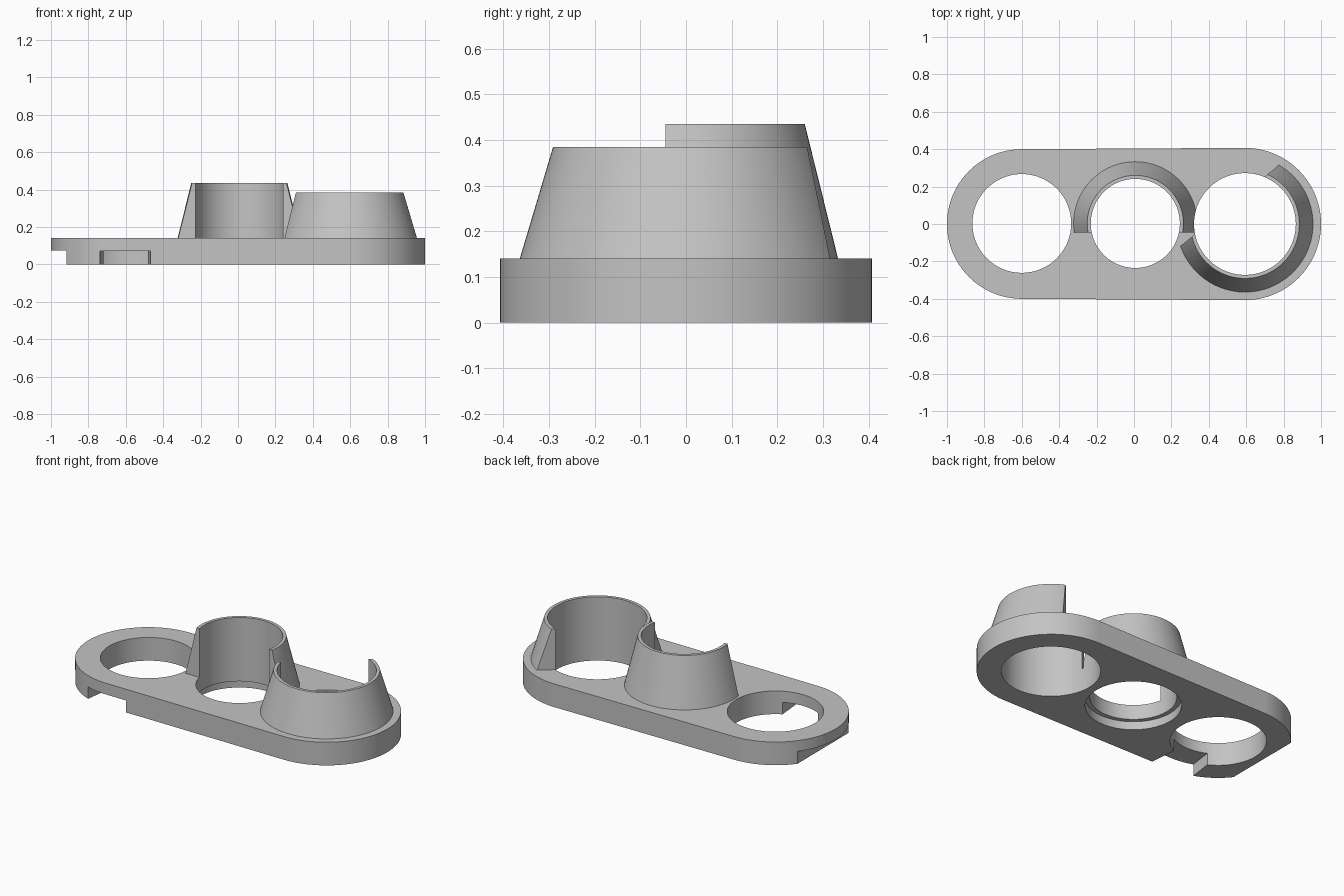
import bpy
import bmesh
from math import sin, cos, pi, radians
from mathutils import Vector

if "Cube" in bpy.data.objects:
    bpy.data.objects.remove(bpy.data.objects["Cube"])

SEGMENTS = 128
PLATE_TOP = 0.14
LEFT = Vector((-0.6, 0.003, 0))
MIDDLE = Vector((0.007, 0.003, 0))
RIGHT = Vector((0.593, 0, 0))
R_LEFT, R_MIDDLE, R_RIGHT = 0.264, 0.238, 0.272

grey = bpy.data.materials.new("plain grey")
grey.use_nodes = True
colour = (0.55, 0.55, 0.55, 1)
grey.diffuse_color = colour
grey.node_tree.nodes["Principled BSDF"].inputs["Base Color"].default_value = colour


def add_object(name, bm):
    bmesh.ops.recalc_face_normals(bm, faces=bm.faces)
    mesh = bpy.data.meshes.new(name)
    bm.to_mesh(mesh)
    bm.free()
    mesh.materials.append(grey)
    obj = bpy.data.objects.new(name, mesh)
    bpy.context.collection.objects.link(obj)
    return obj


def prism(name, outline, z0, z1):
    bm = bmesh.new()
    face = bm.faces.new([bm.verts.new((x, y, z0)) for x, y in outline])
    grown = bmesh.ops.extrude_face_region(bm, geom=[face], use_keep_orig=True)
    verts = [v for v in grown["geom"] if isinstance(v, bmesh.types.BMVert)]
    bmesh.ops.translate(bm, verts=verts, vec=(0, 0, z1 - z0))
    return add_object(name, bm)


def arc(centre, radius, start, end, steps):
    angles = [start + (end - start) * i / steps for i in range(steps + 1)]
    return [(centre.x + radius * cos(a), centre.y + radius * sin(a)) for a in angles]


def circle(centre, radius):
    return arc(centre, radius, 0, 2 * pi, SEGMENTS)[:-1]


def tapered_wall(name, centre, inner, base, top, height, plane_point, outward):
    """Ring with a sloped outside, cut off by an upright plane."""
    bm = bmesh.new()
    profile = [(inner, PLATE_TOP), (base, PLATE_TOP), (top, height), (inner, height)]
    rings = []
    for i in range(SEGMENTS):
        a = 2 * pi * i / SEGMENTS
        rings.append([bm.verts.new((centre.x + r * cos(a), centre.y + r * sin(a), z))
                      for r, z in profile])
    for i, ring in enumerate(rings):
        after = rings[(i + 1) % SEGMENTS]
        for j in range(4):
            k = (j + 1) % 4
            bm.faces.new((ring[j], after[j], after[k], ring[k]))
    geom = bm.verts[:] + bm.edges[:] + bm.faces[:]
    bmesh.ops.bisect_plane(bm, geom=geom, plane_co=plane_point, plane_no=outward,
                           clear_outer=True)
    bmesh.ops.holes_fill(bm, edges=[e for e in bm.edges if e.is_boundary], sides=0)
    return add_object(name, bm)


def cut(target, cutters):
    bpy.context.view_layer.objects.active = target
    for cutter in cutters:
        cutter.hide_render = True
        mod = target.modifiers.new(cutter.name, 'BOOLEAN')
        mod.operation = 'DIFFERENCE'
        mod.solver = 'EXACT'
        mod.object = cutter
        bpy.ops.object.modifier_apply(modifier=mod.name)


# Long base plate with rounded ends
outline = (arc(RIGHT, 0.407, -pi / 2, pi / 2, SEGMENTS // 2)
           + arc(Vector((-0.6, 0, 0)), 0.4, pi / 2, 3 * pi / 2, SEGMENTS // 2))
plate = prism("base_plate", outline, 0, PLATE_TOP)

# Two tapered, partly open cup walls
middle_wall = tapered_wall("middle_cup_wall", MIDDLE, R_MIDDLE, 0.33, 0.257, 0.435,
                           (0, -0.045, 0), (0, -1, 0))
slant = radians(39.5)
normal = Vector((-sin(slant), cos(slant), 0))
right_wall = tapered_wall("left_cup_wall", RIGHT, R_RIGHT, 0.364, 0.291, 0.385,
                          RIGHT + normal * 0.128, normal)

# Holes, the wider lower step, the end step and the front channel
left_hole = prism("cutter_hole_a", circle(LEFT, R_LEFT), -0.1, 1)
middle_hole = prism("cutter_hole_b", circle(MIDDLE, R_MIDDLE), -0.1, 1)
right_hole = prism("cutter_hole_c", circle(RIGHT, R_RIGHT), -0.1, 1)
lower_step = prism("cutter_lower_step", circle(MIDDLE, 0.264), -0.1, 0.05)
end_step = prism("cutter_end_step",
                 [(-1.1, -0.5), (-0.916, -0.5), (-0.916, 0.5), (-1.1, 0.5)], -0.1, 0.075)
channel = prism("cutter_channel",
                [(-0.745, -0.42), (-0.465, -0.42), (-0.485, -0.2), (-0.715, -0.2)],
                -0.1, 0.072)
cutters = [left_hole, middle_hole, right_hole, lower_step, end_step, channel]
cut(plate, cutters)
cut(middle_wall, [right_hole])
for cutter in cutters:
    bpy.data.objects.remove(cutter)

# Smooth curved walls, crisp rims
bpy.ops.object.select_all(action='DESELECT')
for part in (plate, middle_wall, right_wall):
    part.select_set(True)
bpy.context.view_layer.objects.active = plate
bpy.ops.object.shade_smooth_by_angle(angle=radians(30))
